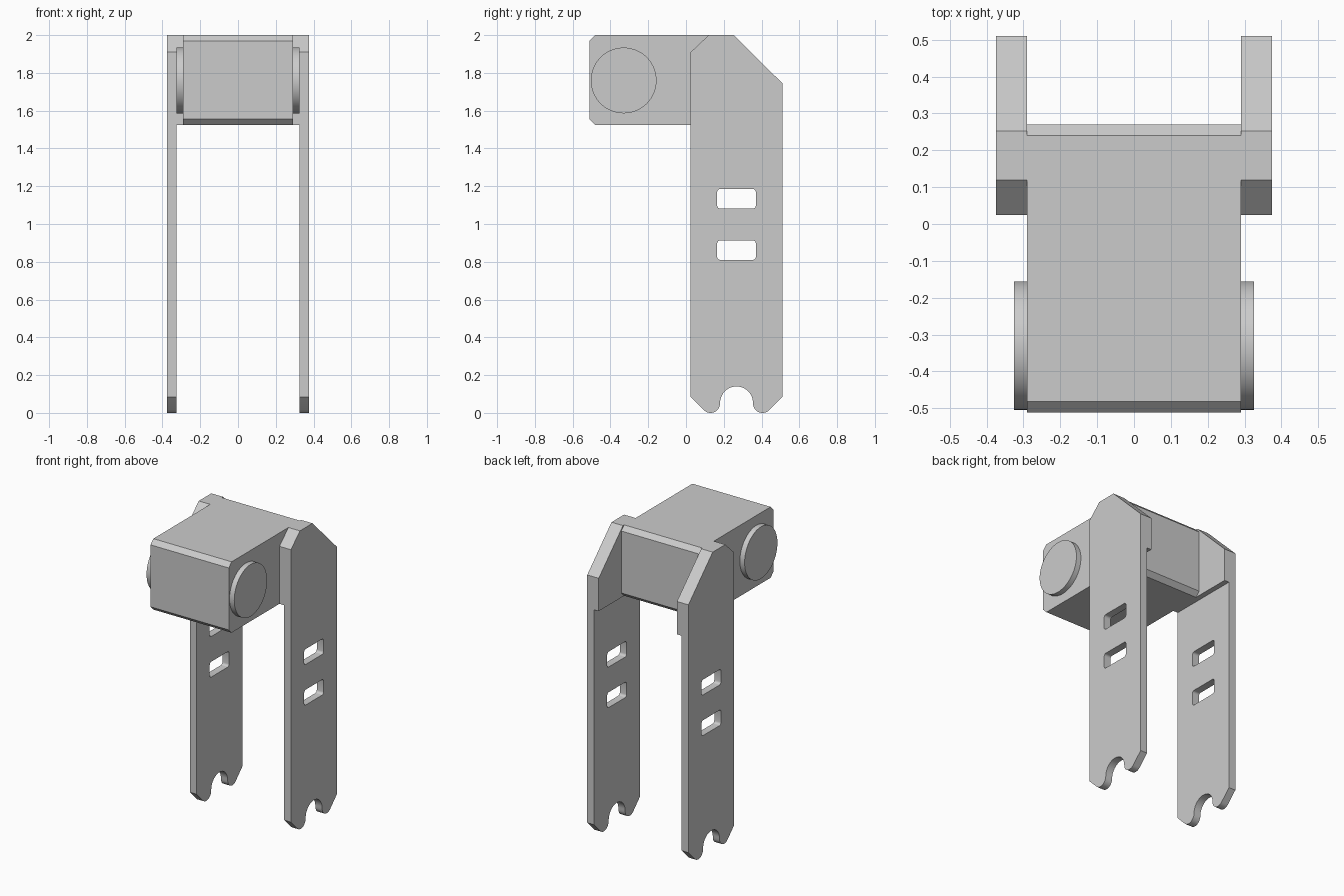
import bpy
import bmesh
from math import cos, sin, radians
from mathutils import Matrix

cube = bpy.data.objects.get("Cube")
if cube:
    bpy.data.objects.remove(cube, do_unlink=True)

GREY = (0.6, 0.6, 0.6, 1)
grey = bpy.data.materials.new("plain grey")
grey.use_nodes = True
grey.diffuse_color = GREY
grey.node_tree.nodes["Principled BSDF"].inputs["Base Color"].default_value = GREY

# Maps a flat (y, z) drawing onto the side plane, thickness along x
SIDE_ON = Matrix(((0, 0, 1, 0), (1, 0, 0, 0), (0, 1, 0, 0), (0, 0, 0, 1)))


def arc(cy, cz, r, start, end, steps):
    angles = [radians(start + (end - start) * i / steps) for i in range(steps + 1)]
    return [(cy + r * cos(a), cz + r * sin(a)) for a in angles]


def rounded_slot(y0, y1, z0, z1, r):
    corners = [(y1 - r, z1 - r), (y0 + r, z1 - r), (y0 + r, z0 + r), (y1 - r, z0 + r)]
    return [p for i, (y, z) in enumerate(corners)
            for p in arc(y, z, r, 90 * i, 90 * i + 90, 4)]


def slab(name, loops, x0, x1):
    """Extrude side-view loops (outline first, then holes) from x0 to x1."""
    curve = bpy.data.curves.new(name, "CURVE")
    curve.dimensions = "2D"
    curve.fill_mode = "BOTH"
    curve.extrude = abs(x1 - x0) / 2
    for loop in loops:
        spline = curve.splines.new("POLY")
        spline.points.add(len(loop) - 1)
        for point, (y, z) in zip(spline.points, loop):
            point.co = (y, z, 0, 1)
        spline.use_cyclic_u = True
    temp = bpy.data.objects.new(name + "_outline", curve)
    bpy.context.collection.objects.link(temp)
    graph = bpy.context.evaluated_depsgraph_get()
    mesh = bpy.data.meshes.new_from_object(temp.evaluated_get(graph))
    bpy.data.objects.remove(temp, do_unlink=True)

    bm = bmesh.new()
    bm.from_mesh(mesh)
    bmesh.ops.remove_doubles(bm, verts=bm.verts, dist=0.0001)
    bm.transform(Matrix.Translation(((x0 + x1) / 2, 0, 0)) @ SIDE_ON)
    bmesh.ops.recalc_face_normals(bm, faces=bm.faces)
    bm.to_mesh(mesh)
    bm.free()
    mesh.materials.clear()
    mesh.materials.append(grey)
    obj = bpy.data.objects.new(name, mesh)
    bpy.context.collection.objects.link(obj)
    bpy.ops.object.select_all(action="DESELECT")
    obj.select_set(True)
    bpy.context.view_layer.objects.active = obj
    bpy.ops.object.shade_smooth_by_angle(angle=radians(30))
    return obj


# Shared side-view measurements
FRONT, BACK, PAD_BOTTOM = 0.025, 0.51, 1.525
MID = (FRONT + BACK) / 2
crown = [(BACK, 1.745), (0.253, 2), (0.12, 2), (FRONT, 1.91)]

# Leg outline: chamfered crown, two rounded toes and a round notch between them
front_toe = arc(0.13, 0.05, 0.05, 225, 360, 12)
notch = arc(MID, 0.053, 0.087, 180, 0, 24)
back_toe = [(2 * MID - y, z) for y, z in reversed(front_toe)]
leg = crown + [(FRONT, 0.085)] + front_toe + notch + back_toe + [(BACK, 0.085)]
slots = [rounded_slot(0.165, 0.37, z, z + 0.103, 0.016) for z in (0.81, 1.082)]
pad = crown + [(FRONT, PAD_BOTTOM), (BACK, PAD_BOTTOM)]
disc = arc(-0.33, 1.76, 0.174, 0, 354.375, 63)

for side, s in (("left", 1), ("right", -1)):
    slab(side + "_leg_plate", [leg] + slots, s * 0.325, s * 0.375)
    slab(side + "_inner_pad", [pad], s * 0.29, s * 0.325)
    slab(side + "_disc", [disc], s * 0.29, s * 0.325)

# Head block with chamfered long edges
y0, y1, z0, z1, c = -0.512, 0.27, PAD_BOTTOM, 2, 0.03
block = [(y0 + c, z0), (y1 - c, z0), (y1, z0 + c), (y1, z1 - c),
         (y1 - c, z1), (y0 + c, z1), (y0, z1 - c), (y0, z0 + c)]
slab("head_block", [block], -0.29, 0.29)
